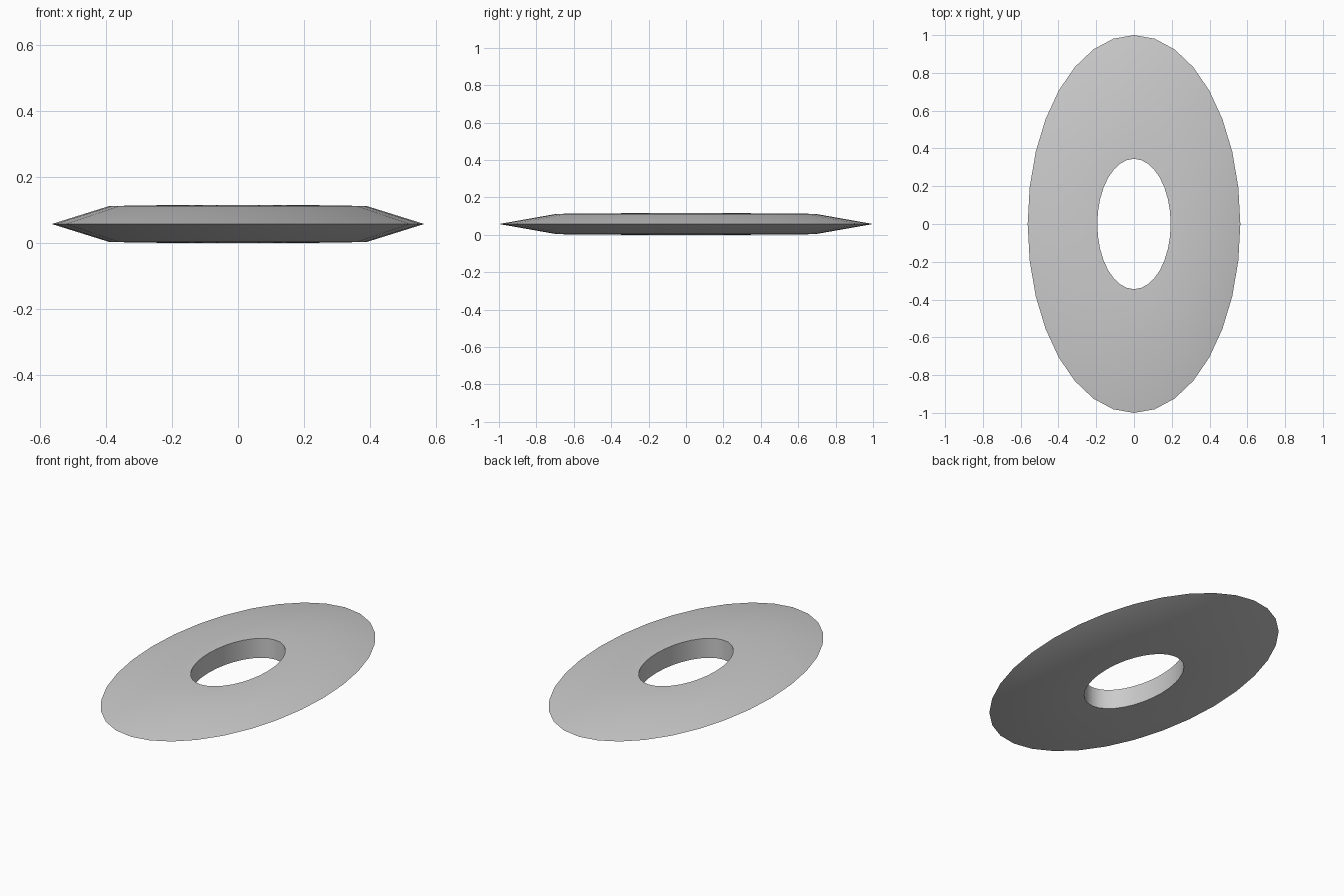
import bpy, bmesh, math

if "Cube" in bpy.data.objects:
    bpy.data.objects.remove(bpy.data.objects["Cube"])

SIDES = 32
RATIO = 0.563          # width of the oval relative to its length
# Cross-section: (radius along y, height), closed loop
PROFILE = [(0.345, 0.115), (0.345, 0.0), (0.69, 0.003),
           (1.0, 0.0575), (0.69, 0.112)]

# Oval ring with a bevelled, knife-like outer rim
bm = bmesh.new()
rings = []
for r, z in PROFILE:
    ring = []
    for i in range(SIDES):
        a = 2 * math.pi * i / SIDES
        ring.append(bm.verts.new((r * RATIO * math.cos(a), r * math.sin(a), z)))
    rings.append(ring)
for k, ring in enumerate(rings):
    nxt = rings[(k + 1) % len(rings)]
    for i in range(SIDES):
        j = (i + 1) % SIDES
        bm.faces.new((ring[i], ring[j], nxt[j], nxt[i]))
bmesh.ops.recalc_face_normals(bm, faces=bm.faces)

mesh = bpy.data.meshes.new("oval_ring")
bm.to_mesh(mesh)
bm.free()
obj = bpy.data.objects.new("oval_ring", mesh)
bpy.context.collection.objects.link(obj)

# Smooth shading, crisp edges around the hole
bpy.context.view_layer.objects.active = obj
obj.select_set(True)
bpy.ops.object.shade_smooth_by_angle(angle=math.radians(45))
